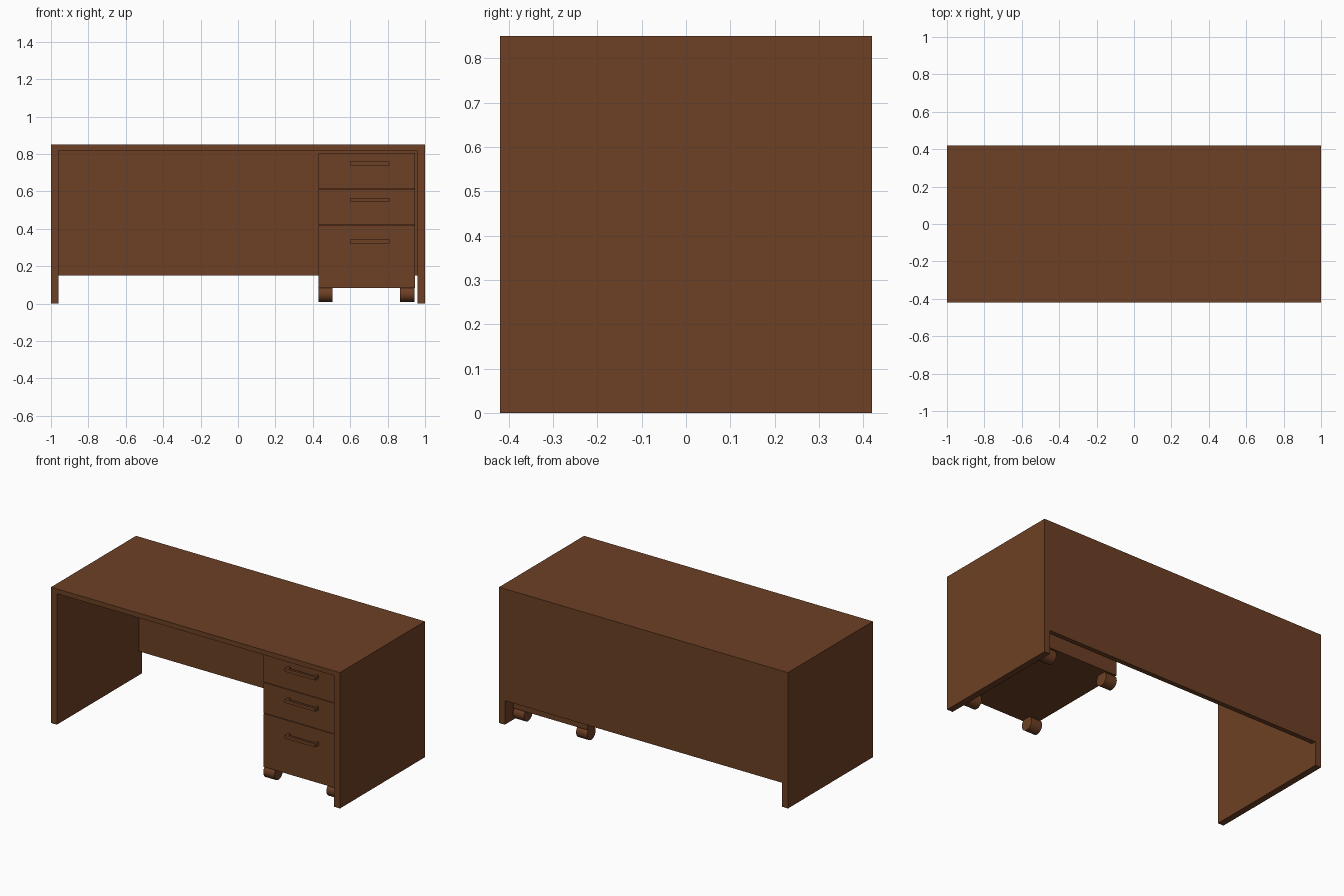
import bpy, bmesh, math

if "Cube" in bpy.data.objects:
    bpy.data.objects.remove(bpy.data.objects["Cube"])

wood = bpy.data.materials.new("brown_wood")
wood.diffuse_color = (0.153, 0.051, 0.018, 1)
wood.use_nodes = True
wood.node_tree.nodes["Principled BSDF"].inputs["Base Color"].default_value = wood.diffuse_color


def finish(name, bm):
    bmesh.ops.recalc_face_normals(bm, faces=bm.faces)
    me = bpy.data.meshes.new(name)
    bm.to_mesh(me)
    bm.free()
    me.materials.append(wood)
    ob = bpy.data.objects.new(name, me)
    bpy.context.collection.objects.link(ob)
    return ob


def add_box(bm, x, y, z):
    vs = bmesh.ops.create_cube(bm, size=1)["verts"]
    for v in vs:
        for i, (a, b) in enumerate((x, y, z)):
            v.co[i] = a if v.co[i] < 0 else b


def box(name, x, y, z):
    bm = bmesh.new()
    add_box(bm, x, y, z)
    return finish(name, bm)


def extrude_y(name, profile, y0, y1):
    bm = bmesh.new()
    face = bm.faces.new([bm.verts.new((x, y0, z)) for x, z in profile])
    res = bmesh.ops.extrude_face_region(bm, geom=[face])
    for v in res["geom"]:
        if isinstance(v, bmesh.types.BMVert):
            v.co.y = y1
    return finish(name, bm)


# Desk top and both side panels as one inverted U
extrude_y("desk_frame", [(-1, 0), (-1, 0.85), (1, 0.85), (1, 0), (0.96, 0),
                         (0.96, 0.82), (-0.96, 0.82), (-0.96, 0)], -0.42, 0.42)

# Back panel
box("back_panel", (-0.96, 0.96), (0.39, 0.42), (0.15, 0.82))

# Rolling drawer cabinet
CX = (0.43, 0.945)
box("cabinet_body", CX, (-0.34, 0.36), (0.085, 0.805))

# Drawer fronts with bar handles
drawers = [(0.617, 0.805, 0.75), (0.423, 0.613, 0.555), (0.085, 0.419, 0.332)]
for i, (z0, z1, hz) in enumerate(drawers, 1):
    box(f"drawer_front_{i}", CX, (-0.36, -0.34), (z0, z1))
    bm = bmesh.new()
    z = (hz - 0.01, hz + 0.01)
    add_box(bm, (0.60, 0.81), (-0.395, -0.38), z)
    for x in (0.60, 0.795):
        add_box(bm, (x, x + 0.015), (-0.38, -0.36), z)
    finish(f"drawer_handle_{i}", bm)

# Caster wheels
for i, (x, y) in enumerate([(x, y) for x in (0.468, 0.905) for y in (-0.322, 0.322)], 1):
    bpy.ops.mesh.primitive_cylinder_add(vertices=32, radius=0.042, depth=0.076,
                                        location=(x, y, 0.052),
                                        rotation=(0, math.pi / 2, 0))
    wheel = bpy.context.object
    wheel.name = f"caster_wheel_{i}"
    wheel.data.materials.append(wood)
    bpy.ops.object.shade_smooth_by_angle()
